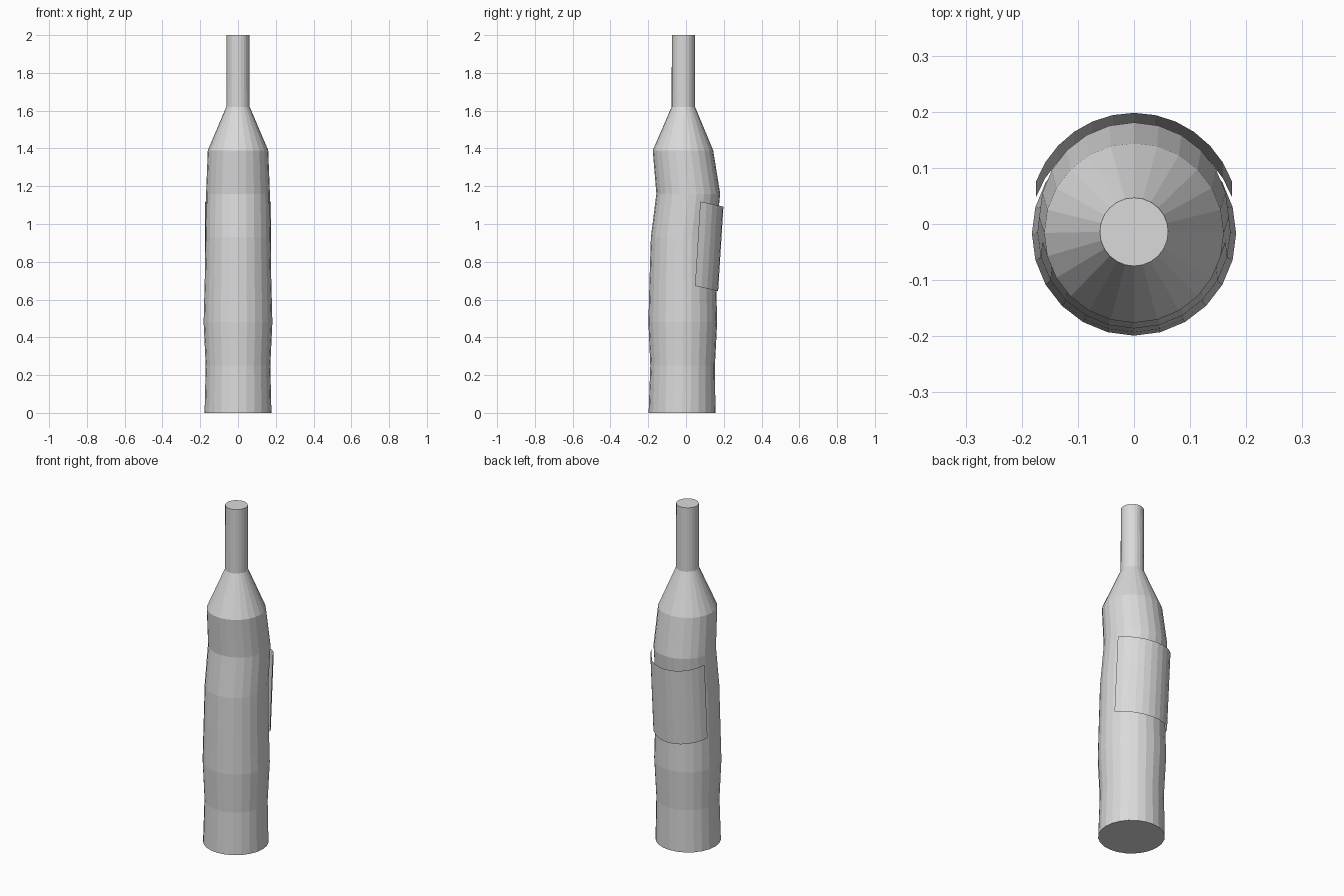
import bpy, bmesh, math

if "Cube" in bpy.data.objects:
    bpy.data.objects.remove(bpy.data.objects["Cube"])

grey = bpy.data.materials.new("plain_grey")
grey.diffuse_color = (0.7, 0.7, 0.7, 1)
grey.use_nodes = True
grey.node_tree.nodes["Principled BSDF"].inputs["Base Color"].default_value = grey.diffuse_color


def finish(bm, name):
    mesh = bpy.data.meshes.new(name)
    bm.to_mesh(mesh)
    bm.free()
    mesh.materials.append(grey)
    obj = bpy.data.objects.new(name, mesh)
    bpy.context.collection.objects.link(obj)
    return obj


# bottle: stacked 24-sided rings (height, radius, y centre), wavy body and thin neck
SIDES = 24
rings = [(0, 0.177, -0.021), (0.25, 0.171, -0.018), (0.48, 0.182, -0.017),
         (0.71, 0.176, -0.017), (0.93, 0.172, -0.014), (1.16, 0.169, 0.012),
         (1.39, 0.160, -0.016), (1.62, 0.062, -0.014), (2.0, 0.061, -0.014)]
bm = bmesh.new()
loops = []
for z, r, cy in rings:
    loops.append([bm.verts.new((r * math.sin(math.tau * i / SIDES),
                                cy + r * math.cos(math.tau * i / SIDES), z))
                  for i in range(SIDES)])
for low, high in zip(loops, loops[1:]):
    for i in range(SIDES):
        j = (i + 1) % SIDES
        bm.faces.new((low[i], low[j], high[j], high[i]))
bm.faces.new(loops[0])
bm.faces.new(loops[-1])
bmesh.ops.recalc_face_normals(bm, faces=bm.faces)
finish(bm, "bottle")

# label: thin curved sheet on the back, leaning outwards at the top
STEPS, HALF, R = 12, math.radians(70), 0.186
bm = bmesh.new()
rows = []
for z, cy in ((0.645, -0.016), (1.092, 0.012)):
    row = []
    for i in range(STEPS + 1):
        a = -HALF + 2 * HALF * i / STEPS
        drop = R * (1 - math.cos(a))
        row.append(bm.verts.new((R * math.sin(a), cy + R * math.cos(a), z + 0.22 * drop)))
    rows.append(row)
for i in range(STEPS):
    bm.faces.new((rows[0][i + 1], rows[0][i], rows[1][i], rows[1][i + 1]))
bm.normal_update()
if sum(f.normal.y for f in bm.faces) < 0:
    bmesh.ops.reverse_faces(bm, faces=bm.faces)
finish(bm, "back_label")
